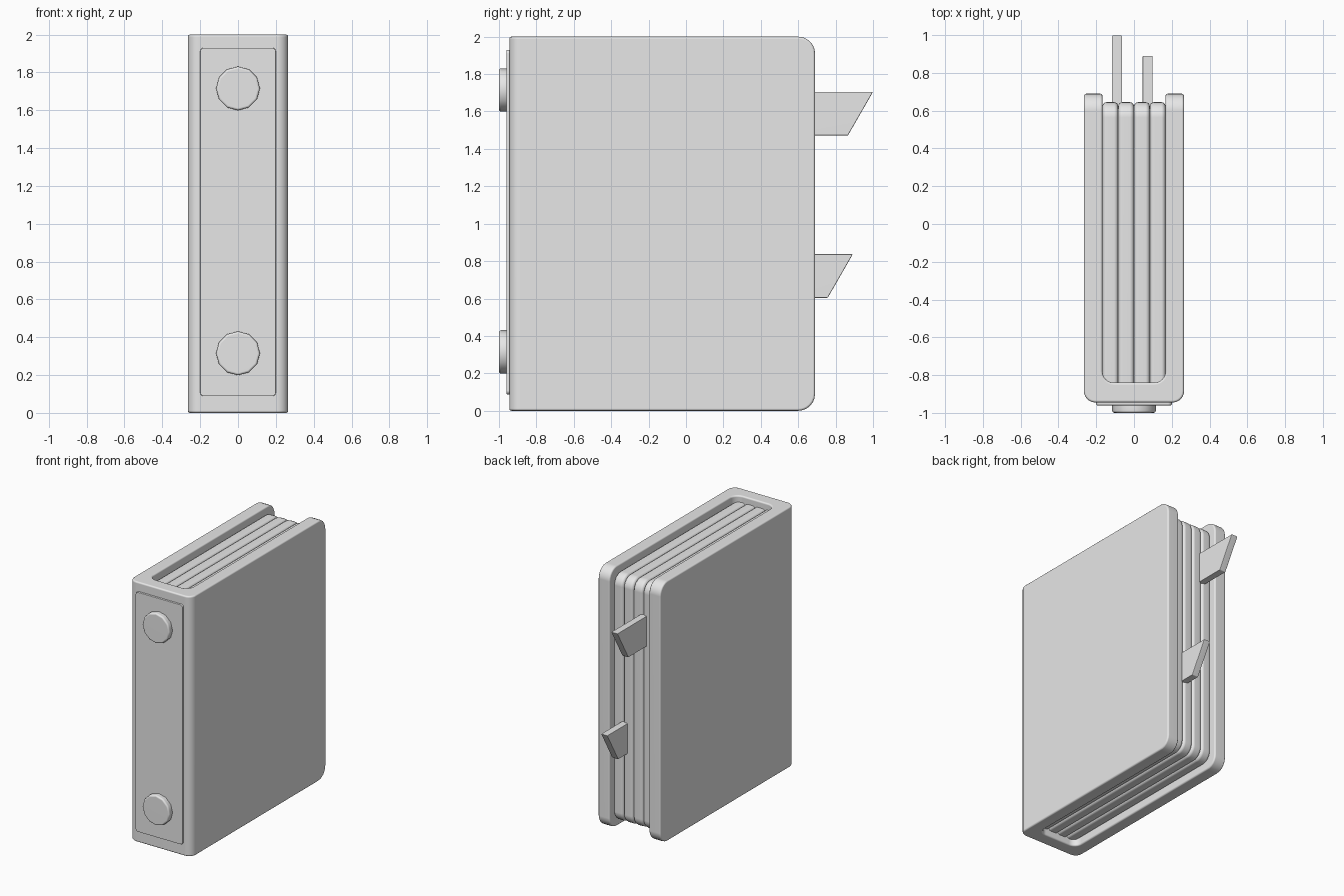
import bpy, bmesh, math

cube = bpy.data.objects.get("Cube")
if cube:
    bpy.data.objects.remove(cube)

grey = bpy.data.materials.new("plain grey")
grey.use_nodes = True
COLOUR = (0.8, 0.8, 0.8, 1)
grey.diffuse_color = COLOUR
grey.node_tree.nodes["Principled BSDF"].inputs["Base Color"].default_value = COLOUR


def place(axis, a, b, t):
    """Profile point (a, b) at depth t along the extrusion axis."""
    return {"x": (t, a, b), "y": (a, t, b), "z": (a, b, t)}[axis]


def prism(name, points, axis, lo, hi, rounds=(), soften=0.01, segments=3):
    """Extrude a profile, round chosen edges, then soften every sharp edge.
    Each round is a test on both edge ends, a radius and a segment count."""
    bm = bmesh.new()
    base = bm.faces.new([bm.verts.new(place(axis, a, b, lo)) for a, b in points])
    moved = bmesh.ops.extrude_face_region(bm, geom=[base])["geom"]
    bmesh.ops.translate(bm, vec=place(axis, 0, 0, hi - lo),
                        verts=[g for g in moved if isinstance(g, bmesh.types.BMVert)])
    bmesh.ops.recalc_face_normals(bm, faces=bm.faces)
    for test, radius, steps in rounds:
        edges = [e for e in bm.edges if test(e.verts[0].co, e.verts[1].co)]
        bmesh.ops.bevel(bm, geom=edges, offset=radius, segments=steps,
                        profile=0.5, affect="EDGES", clamp_overlap=False)
    sharp = [e for e in bm.edges if e.calc_face_angle(0) > math.radians(40)]
    bmesh.ops.bevel(bm, geom=sharp, offset=soften, segments=segments,
                    profile=0.5, affect="EDGES", clamp_overlap=False)
    bmesh.ops.recalc_face_normals(bm, faces=bm.faces)
    mesh = bpy.data.meshes.new(name)
    bm.to_mesh(mesh)
    bm.free()
    mesh.materials.append(grey)
    obj = bpy.data.objects.new(name, mesh)
    bpy.context.collection.objects.link(obj)
    bpy.ops.object.select_all(action="DESELECT")
    obj.select_set(True)
    bpy.context.view_layer.objects.active = obj
    bpy.ops.object.shade_smooth_by_angle(angle=math.radians(40))
    obj.modifiers.new("even shading", "WEIGHTED_NORMAL").keep_sharp = True
    return obj


def rectangle(a0, a1, b0, b1):
    return [(a0, b0), (a1, b0), (a1, b1), (a0, b1)]


def upright(p, q):
    return abs(p.z - q.z) > 1 and abs(p.y - q.y) < 0.01


def crosswise(p, q, back):
    """Edge running left to right at the open end."""
    return abs(p.x - q.x) > 0.04 and min(p.y, q.y) > back - 0.01


# Cover: two boards joined by the spine
W, INNER, FRONT, BACK = 0.265, 0.167, -0.945, 0.69
prism("cover",
      [(-W, FRONT), (W, FRONT), (W, BACK), (INNER, BACK),
       (INNER, -0.84), (-INNER, -0.84), (-INNER, BACK), (-W, BACK)],
      "z", 0, 2,
      rounds=[(lambda p, q: upright(p, q) and p.y < 0, 0.06, 6),
              (lambda p, q: crosswise(p, q, BACK), 0.09, 6)],
      soften=0.012)

# Page bundles between the boards
COUNT, PAGE_BACK = 4, 0.645
width = 2 * INNER / COUNT
for i in range(COUNT):
    x = -INNER + i * width
    prism(f"page_bundle_{i + 1}", rectangle(-0.88, PAGE_BACK, 0.05, 1.95),
          "x", x, x + width,
          rounds=[(lambda p, q: crosswise(p, q, PAGE_BACK), 0.08, 6)],
          soften=0.022, segments=4)

# Label plate on the spine
prism("spine_plate", rectangle(-0.2, 0.2, 0.088, 1.93), "y", -0.96, -0.93,
      rounds=[(lambda p, q: abs(p.y - q.y) > 0.02, 0.02, 4)], soften=0.004, segments=2)

# Round studs on the plate
SIDES = 12
for label, z in (("lower", 0.315), ("upper", 1.715)):
    ring = [(0.116 * math.cos(k * math.tau / SIDES),
             z + 0.116 * math.sin(k * math.tau / SIDES)) for k in range(SIDES)]
    prism(f"{label}_stud", ring, "y", -1, -0.945, soften=0.012)

# Slanted bookmark tabs
for label, x, tip, top in (("upper", -0.09, 1.0, 1.705), ("lower", 0.072, 0.892, 0.837)):
    low = top - 0.233
    prism(f"{label}_bookmark",
          [(0.5, low), (tip - 0.134, low), (tip, top), (0.5, top)],
          "x", x - 0.027, x + 0.027, soften=0.005, segments=2)
